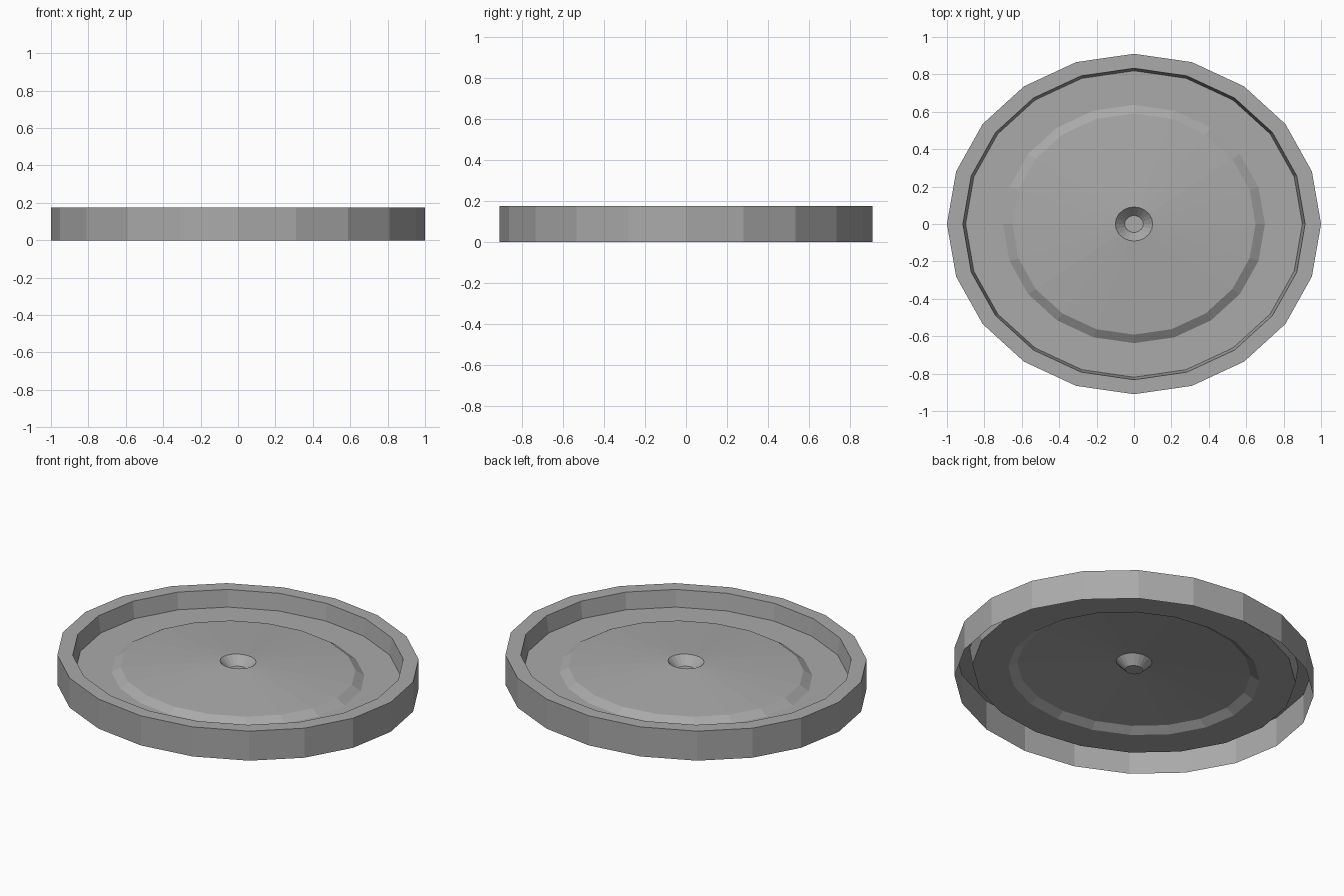
import bpy
import bmesh
from math import cos, sin, tau

SIDES = 20
DEPTH_RATIO = 0.91  # the plan is a slightly squashed circle

cube = bpy.data.objects.get("Cube")
if cube:
    bpy.data.objects.remove(cube, do_unlink=True)

grey = bpy.data.materials.new("plain_grey")
grey.use_nodes = True
colour = (0.4, 0.4, 0.4, 1)
grey.diffuse_color = colour
grey.node_tree.nodes["Principled BSDF"].inputs["Base Color"].default_value = colour


def turned_sheet(name, profile, capped=False):
    """Sweep a (radius, height) profile round z as an open oval sheet."""
    bm = bmesh.new()
    rings = [[bm.verts.new((r * cos(tau * i / SIDES),
                            r * DEPTH_RATIO * sin(tau * i / SIDES), z))
              for i in range(SIDES)] for r, z in profile]
    for outer, inner in zip(rings, rings[1:]):
        for i in range(SIDES):
            j = (i + 1) % SIDES
            bm.faces.new((outer[i], outer[j], inner[j], inner[i]))
    if capped:
        bm.faces.new(rings[-1])
    mesh = bpy.data.meshes.new(name)
    bm.to_mesh(mesh)
    bm.free()
    mesh.materials.append(grey)
    obj = bpy.data.objects.new(name, mesh)
    bpy.context.collection.objects.link(obj)
    return obj


# Outer wall, flat rim and steep inner wall, open underneath
turned_sheet("rim_wall", [(1, 0), (1, 0.175), (0.915, 0.175), (0.9, 0.077)])

# Flat floor border, small step and gentle dome up to the middle
turned_sheet("raised_floor", [(0.9, 0.077), (0.7, 0.077), (0.65, 0.107), (0.1, 0.15)])

# Tapered cup sunk in the middle
turned_sheet("centre_cup", [(0.1, 0.15), (0.05, 0.1)], capped=True)
